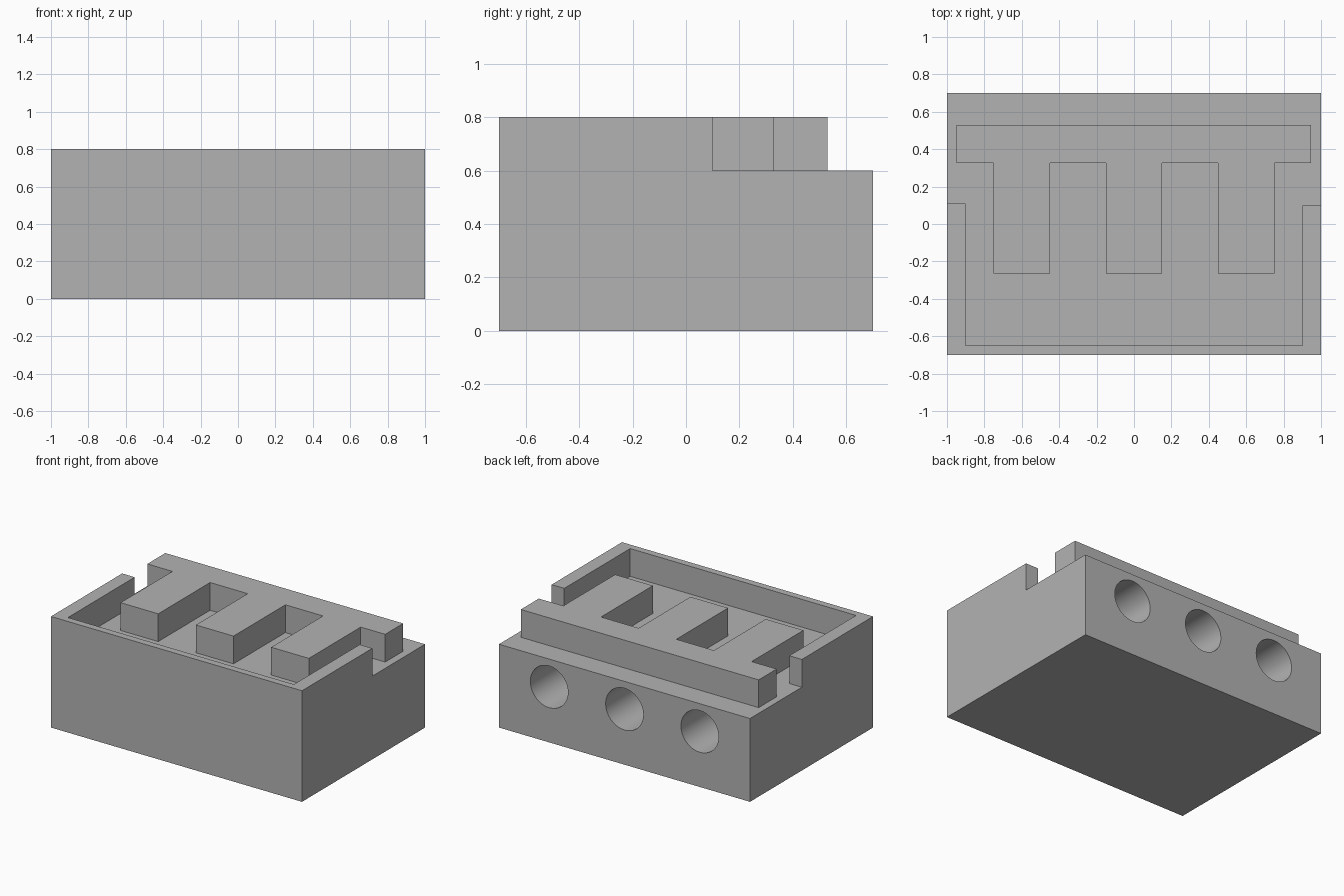
import bpy
import bmesh
from math import pi, radians
from mathutils import Matrix, Vector

cube = bpy.data.objects.get("Cube")
if cube:
    bpy.data.objects.remove(cube, do_unlink=True)

grey = bpy.data.materials.new("plain grey")
grey.use_nodes = True
grey.diffuse_color = (0.45, 0.45, 0.45, 1)
grey.node_tree.nodes["Principled BSDF"].inputs["Base Color"].default_value = grey.diffuse_color


def add_object(name, bm):
    bmesh.ops.recalc_face_normals(bm, faces=bm.faces)
    mesh = bpy.data.meshes.new(name)
    bm.to_mesh(mesh)
    bm.free()
    mesh.materials.append(grey)
    obj = bpy.data.objects.new(name, mesh)
    bpy.context.collection.objects.link(obj)
    return obj


def prism(name, outline, bottom, top):
    """Extrude a plan outline from bottom to top."""
    bm = bmesh.new()
    face = bm.faces.new([bm.verts.new((x, y, bottom)) for x, y in outline])
    extruded = bmesh.ops.extrude_face_region(bm, geom=[face])["geom"]
    bmesh.ops.translate(bm, vec=Vector((0, 0, top - bottom)),
                        verts=[v for v in extruded if isinstance(v, bmesh.types.BMVert)])
    return add_object(name, bm)


def cut(target, cutter):
    cutter.hide_render = True
    cutter.hide_viewport = True
    mod = target.modifiers.new(cutter.name, 'BOOLEAN')
    mod.operation = 'DIFFERENCE'
    mod.solver = 'EXACT'
    mod.object = cutter


# Solid block; the pocket cut leaves a low rim around the front and sides
body = prism("body", [(-1, -0.7), (1, -0.7), (1, 0.7), (-1, 0.7)], 0, 0.8)
pocket = prism("pocket_cutter", [(-1.1, 0.11), (-0.9, 0.11), (-0.9, -0.65), (0.9, -0.65),
                                 (0.9, 0.1), (1.1, 0.1), (1.1, 0.8), (-1.1, 0.8)], 0.6, 0.9)
cut(body, pocket)

# Three round bores in the back
hole_back, hole_end = 0.8, -0.27
for i, x in enumerate((-0.6, 0, 0.6)):
    bm = bmesh.new()
    place = Matrix.Translation((x, (hole_back + hole_end) / 2, 0.4)) @ Matrix.Rotation(pi / 2, 4, 'X')
    bmesh.ops.create_cone(bm, cap_ends=True, segments=64, radius1=0.15, radius2=0.15,
                          depth=hole_back - hole_end, matrix=place)
    cut(body, add_object(f"bore_cutter_{i + 1}", bm))

# Bake the cuts, then smooth the bore walls only
bpy.context.view_layer.update()
depsgraph = bpy.context.evaluated_depsgraph_get()
body.data = bpy.data.meshes.new_from_object(body.evaluated_get(depsgraph))
body.modifiers.clear()
for obj in [o for o in bpy.data.objects if "_cutter" in o.name]:
    bpy.data.objects.remove(obj, do_unlink=True)
bpy.ops.object.select_all(action='DESELECT')
body.select_set(True)
bpy.context.view_layer.objects.active = body
bpy.ops.object.shade_smooth_by_angle(angle=radians(30))

# Comb: a back bar with three teeth pointing forward
outline = [(0.945, 0.53), (-0.95, 0.53), (-0.95, 0.325)]
for x in (-0.6, 0, 0.6):
    outline += [(x - 0.15, 0.325), (x - 0.15, -0.265), (x + 0.15, -0.265), (x + 0.15, 0.325)]
outline.append((0.945, 0.325))
prism("comb", outline, 0.59, 0.8)
